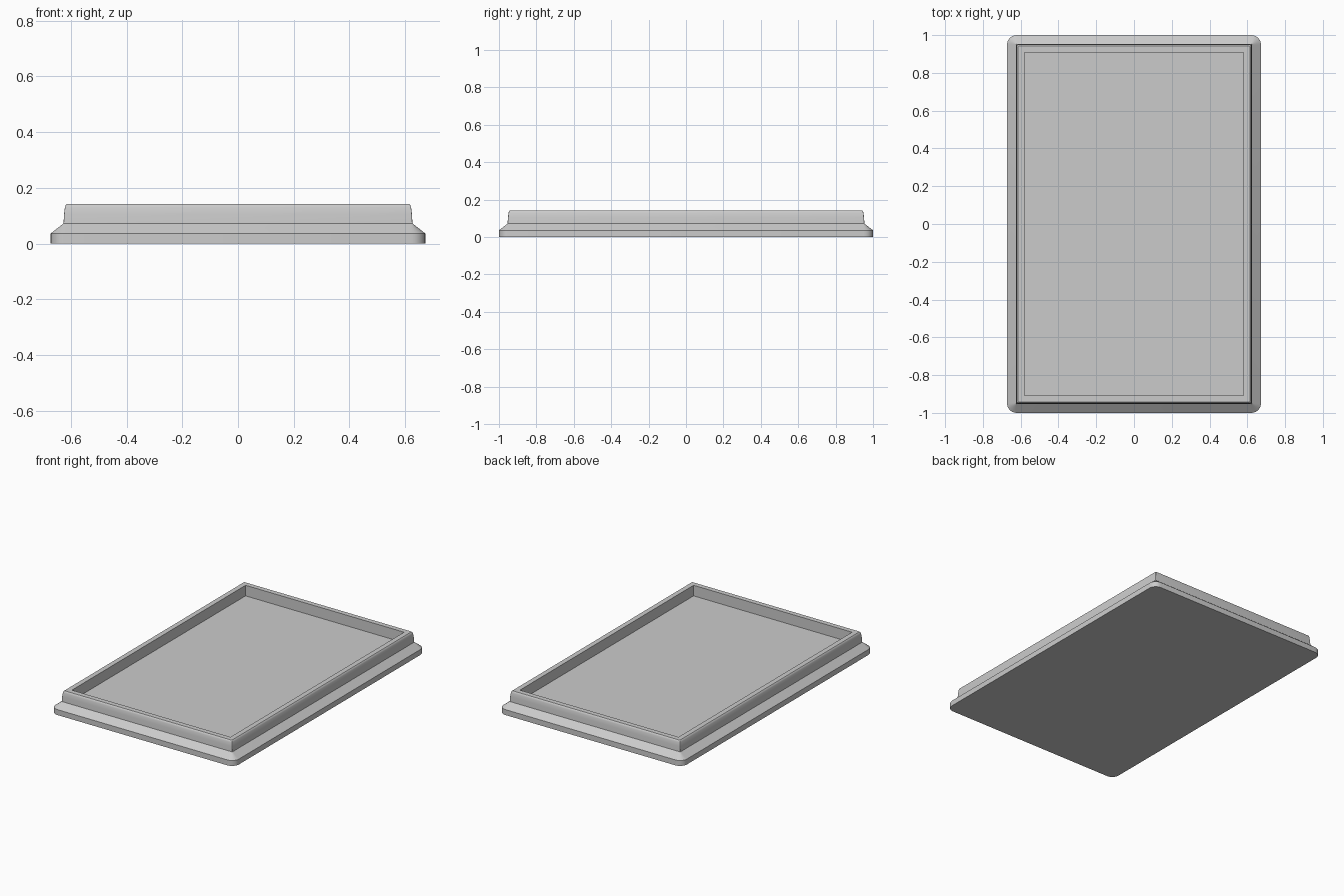
import bpy, bmesh, math

if "Cube" in bpy.data.objects:
    bpy.data.objects.remove(bpy.data.objects["Cube"])

grey = bpy.data.materials.new("plain_grey")
grey.diffuse_color = (0.6, 0.6, 0.6, 1)
grey.use_nodes = True
grey.node_tree.nodes["Principled BSDF"].inputs["Base Color"].default_value = grey.diffuse_color

SEG = 6  # steps per rounded corner


def ring(bm, hx, hy, r, z):
    """Rounded rectangle of vertices, counter-clockwise."""
    verts = []
    for i, (sx, sy) in enumerate(((1, 1), (-1, 1), (-1, -1), (1, -1))):
        for k in range(SEG + 1):
            a = math.pi / 2 * (i + k / SEG)
            verts.append(bm.verts.new((sx * (hx - r) + r * math.cos(a),
                                       sy * (hy - r) + r * math.sin(a), z)))
    return verts


def loft(name, profile):
    """Skin stacked rings given as (inset, corner radius, z), capped at both ends."""
    bm = bmesh.new()
    rings = [ring(bm, 0.672 - d, 1.0 - d, r, z) for d, r, z in profile]
    for a, b in zip(rings, rings[1:]):
        n = len(a)
        for i in range(n):
            j = (i + 1) % n
            bm.faces.new((a[i], a[j], b[j], b[i]))
    bm.faces.new(rings[0][::-1])
    bm.faces.new(rings[-1])
    bmesh.ops.remove_doubles(bm, verts=bm.verts, dist=1e-5)
    bmesh.ops.recalc_face_normals(bm, faces=bm.faces)
    me = bpy.data.meshes.new(name)
    bm.to_mesh(me)
    bm.free()
    me.materials.append(grey)
    ob = bpy.data.objects.new(name, me)
    bpy.context.collection.objects.link(ob)
    bpy.context.view_layer.objects.active = ob
    ob.select_set(True)
    bpy.ops.object.shade_smooth_by_angle(angle=math.radians(25))
    ob.select_set(False)


# One continuous tray: base, sloped flange, raised rim, recessed floor
loft("tray", [
    (0.0, 0.05, 0.0),      # underside edge
    (0.0, 0.05, 0.036),    # base side
    (0.046, 0.004, 0.072),  # top of sloped flange
    (0.048, 0.004, 0.105),  # rim outer wall
    (0.051, 0.004, 0.130),
    (0.054, 0.004, 0.138),
    (0.058, 0.004, 0.142),  # rim top, outer edge
    (0.091, 0.0, 0.142),   # rim top, inner edge
    (0.091, 0.0, 0.072),   # recessed floor
])
